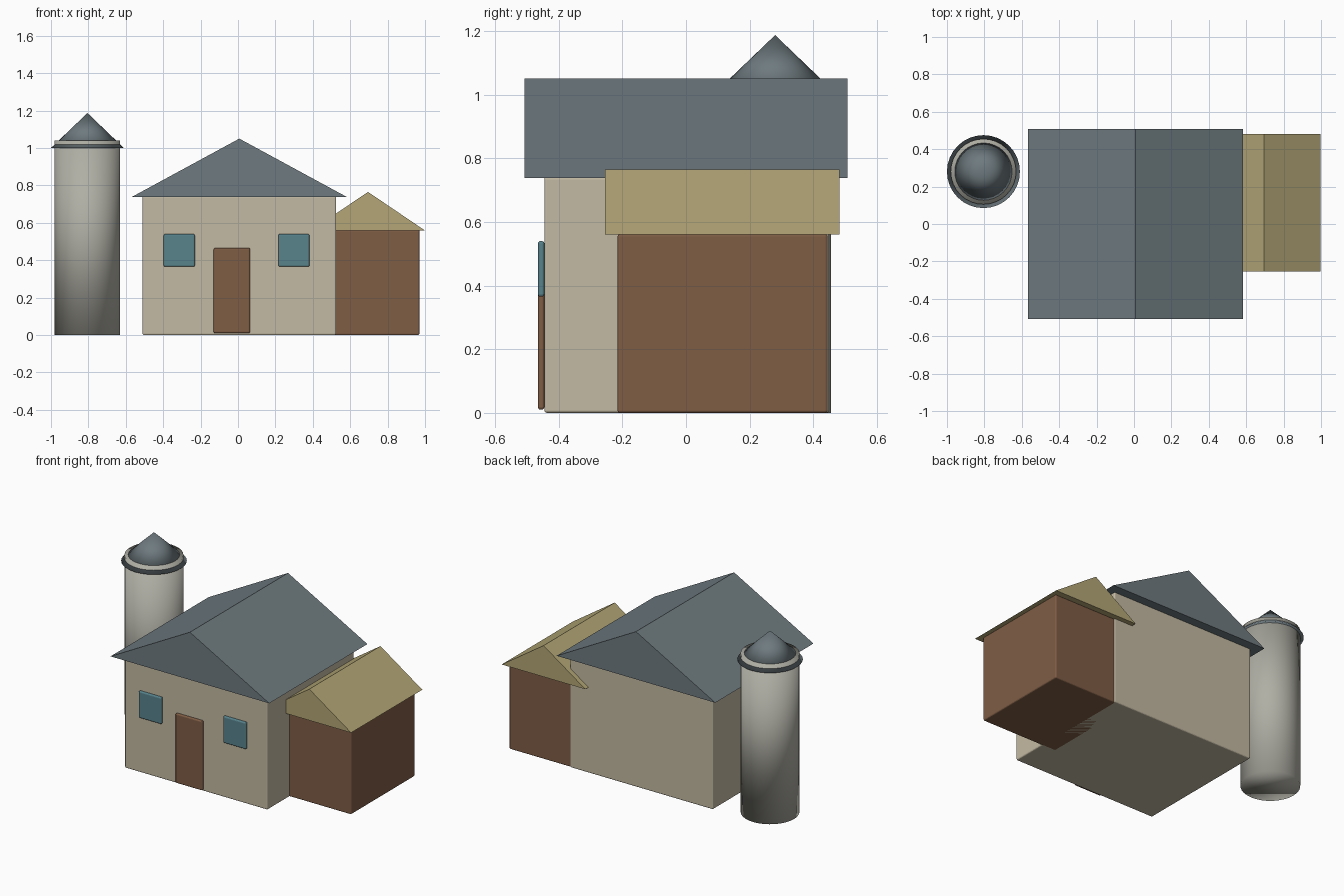
import bpy
import bmesh

cube = bpy.data.objects.get("Cube")
if cube:
    bpy.data.objects.remove(cube, do_unlink=True)


def material(name, rgb):
    """Make a flat material from 0-255 display colour values."""
    linear = [((c / 255 + 0.055) / 1.055) ** 2.4 for c in rgb]
    mat = bpy.data.materials.new(name)
    mat.use_nodes = True
    mat.diffuse_color = (*linear, 1)
    bsdf = next(n for n in mat.node_tree.nodes if n.type == 'BSDF_PRINCIPLED')
    bsdf.inputs["Base Color"].default_value = (*linear, 1)
    return mat


cream = material("cream wall", (196, 186, 163))
slate = material("slate roof", (110, 122, 127))
brown = material("brown wood", (127, 93, 69))
straw = material("straw roof", (179, 166, 118))
teal = material("teal glass", (88, 131, 140))
grey = material("silo grey", (176, 175, 165))


def finish(name, bm, mat):
    bmesh.ops.recalc_face_normals(bm, faces=bm.faces)
    mesh = bpy.data.meshes.new(name)
    bm.to_mesh(mesh)
    bm.free()
    mesh.materials.append(mat)
    obj = bpy.data.objects.new(name, mesh)
    bpy.context.collection.objects.link(obj)
    return obj


def block(name, x, y, z, mat, bevel):
    """Box between (min, max) extents with softened edges."""
    bm = bmesh.new()
    bmesh.ops.create_cube(bm, size=1)
    for v in bm.verts:
        v.co = [lo + (hi - lo) * (c + 0.5) for c, (lo, hi) in zip(v.co, (x, y, z))]
    obj = finish(name, bm, mat)
    mod = obj.modifiers.new("soft edges", 'BEVEL')
    mod.width = bevel
    mod.segments = 3
    return obj


def gable(name, x, y, z, mat):
    """Solid triangular roof with its ridge along y."""
    bm = bmesh.new()
    profile = [(x[0], z[0]), (x[1], z[0]), (sum(x) / 2, z[1])]
    face = bm.faces.new([bm.verts.new((px, y[0], pz)) for px, pz in profile])
    out = bmesh.ops.extrude_face_region(bm, geom=[face])
    new = [g for g in out["geom"] if isinstance(g, bmesh.types.BMVert)]
    bmesh.ops.translate(bm, verts=new, vec=(0, y[1] - y[0], 0))
    return finish(name, bm, mat)


def round_part(name, centre, r1, r2, z, mat):
    """Smooth upright cylinder or cone."""
    bm = bmesh.new()
    bmesh.ops.create_cone(bm, cap_ends=True, segments=32, radius1=r1,
                          radius2=r2, depth=z[1] - z[0])
    bmesh.ops.translate(bm, verts=bm.verts, vec=(*centre, sum(z) / 2))
    bmesh.ops.remove_doubles(bm, verts=bm.verts, dist=0.0001)
    for f in bm.faces:
        f.smooth = True
    return finish(name, bm, mat)


# Main house
block("house_walls", (-0.51, 0.525), (-0.445, 0.45), (0, 0.742), cream, 0.008)
gable("house_roof", (-0.568, 0.582), (-0.508, 0.508), (0.738, 1.05), slate)

# Side shed, running into the house
block("shed_walls", (0.42, 0.97), (-0.215, 0.445), (0, 0.562), brown, 0.008)
gable("shed_roof", (0.392, 0.998), (-0.255, 0.482), (0.56, 0.765), straw)

# Door and windows on the front wall
front = (-0.465, -0.445)
block("door", (-0.13, 0.065), front, (0.01, 0.465), brown, 0.008)
for side, x in (("right", -0.397), ("left", 0.216)):
    block(side + "_window", (x, x + 0.166), front, (0.365, 0.54), teal, 0.008)

# Silo, whose rim pokes through its cone cap
silo = (-0.805, 0.28)
round_part("silo_body", silo, 0.175, 0.175, (0, 1.04), grey)
round_part("silo_cap", silo, 0.195, 0, (1.0, 1.187), slate)
